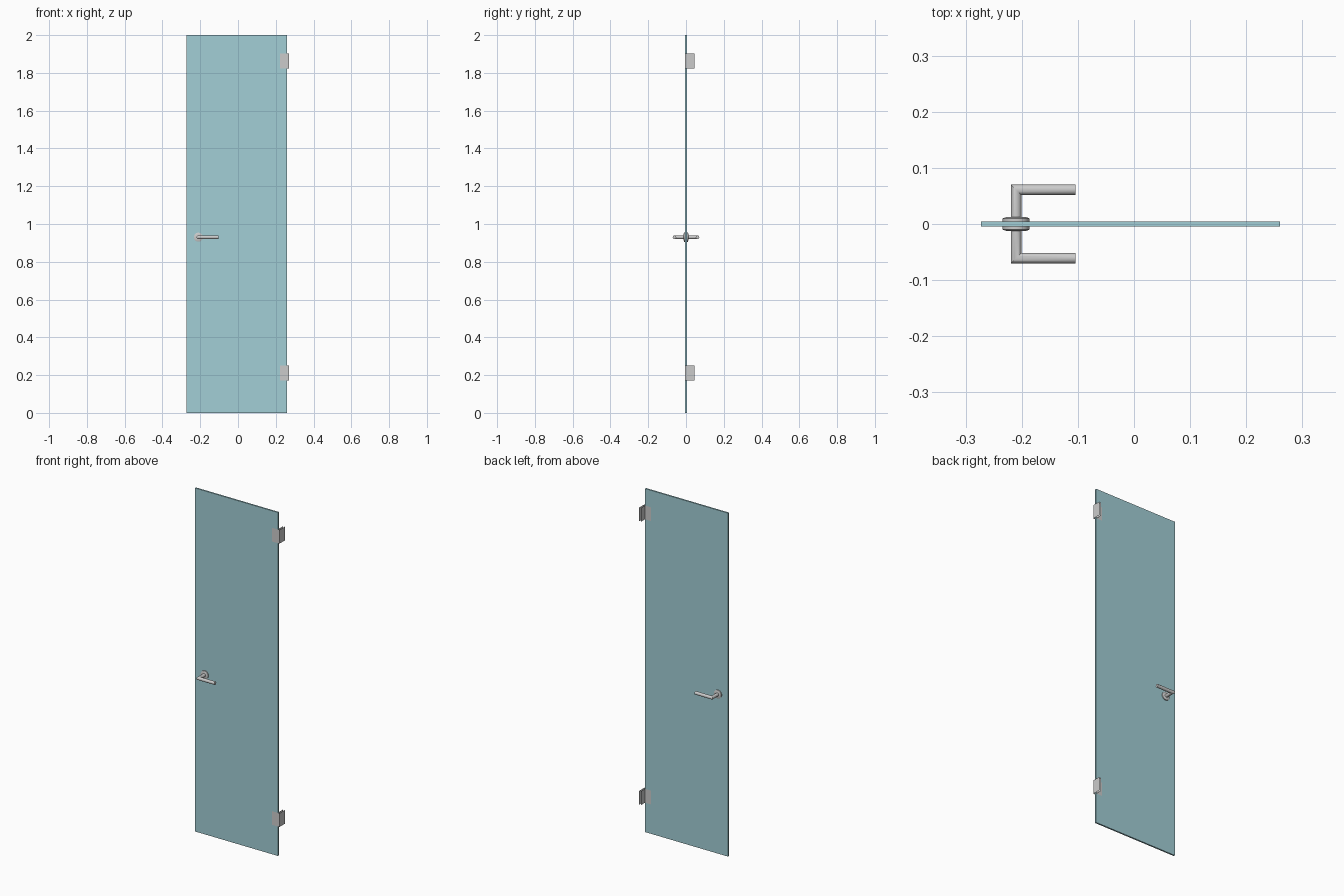
import bpy, bmesh, math

if "Cube" in bpy.data.objects:
    bpy.data.objects.remove(bpy.data.objects["Cube"])

HX, HZ = -0.21, 0.93      # handle axis
T = 0.0045                # half glass thickness
SEG = 32


def finish(name, bm, smooth=False, recalc=True):
    if recalc:
        bmesh.ops.recalc_face_normals(bm, faces=bm.faces)
    me = bpy.data.meshes.new(name)
    bm.to_mesh(me)
    bm.free()
    ob = bpy.data.objects.new(name, me)
    bpy.context.collection.objects.link(ob)
    if smooth:
        bpy.ops.object.select_all(action='DESELECT')
        ob.select_set(True)
        bpy.context.view_layer.objects.active = ob
        bpy.ops.object.shade_smooth_by_angle(angle=math.radians(35))
    return ob


def loft(name, rings):
    """Closed solid through a list of equal-length rings."""
    bm = bmesh.new()
    vs = [[bm.verts.new(p) for p in r] for r in rings]
    for a, b in zip(vs, vs[1:]):
        for i in range(len(a)):
            j = (i + 1) % len(a)
            bm.faces.new((a[i], a[j], b[j], b[i]))
    bm.faces.new(vs[0])
    bm.faces.new(vs[-1])
    return finish(name, bm, True)


def circle(r):
    return [(r * math.cos(2 * math.pi * i / SEG), r * math.sin(2 * math.pi * i / SEG))
            for i in range(SEG)]


# glass panel
bm = bmesh.new()
bmesh.ops.create_cube(bm, size=1)
for v in bm.verts:
    v.co = (-0.0065 + v.co.x * 0.533, v.co.y * 2 * T, 1 + v.co.z * 2)
glass = finish("glass_panel", bm)
mat = bpy.data.materials.new("glass")
mat.diffuse_color = (0.36, 0.62, 0.67, 0.55)
mat.use_nodes = True
mat.node_tree.nodes["Principled BSDF"].inputs["Base Color"].default_value = mat.diffuse_color
glass.data.materials.append(mat)

# hinges: thin open-ended folded sheets clasping the glass edge
outer = [(0.222, -0.006), (0.271, -0.006), (0.271, 0.045)]
inner = [(0.26, 0.045), (0.26, 0.006), (0.222, 0.006)]
for name, z0 in (("lower_hinge", 0.172), ("upper_hinge", 1.822)):
    bm = bmesh.new()
    for path in (outer, inner):
        cols = [(bm.verts.new((x, y, z0)), bm.verts.new((x, y, z0 + 0.08))) for x, y in path]
        for (a, b), (c, d) in zip(cols, cols[1:]):
            bm.faces.new((a, c, d, b))
    finish(name, bm, recalc=False)

# rosettes and mitred levers on both sides of the glass
R, REACH = 0.0095, 0.061
for side, label in ((-1, "front"), (1, "back")):
    profile = [(0.024, T), (0.024, 0.010), (0.017, 0.0125)]
    loft(label + "_rosette",
         [[(HX + u, side * y, HZ + w) for u, w in circle(r)] for r, y in profile])
    c = circle(R)
    loft(label + "_lever", [
        [(HX + u, side * 0.010, HZ + w) for u, w in c],
        [(HX + u, side * (REACH - u), HZ + w) for u, w in c],
        [(-0.104, side * (REACH - u), HZ + w) for u, w in c],
    ])
